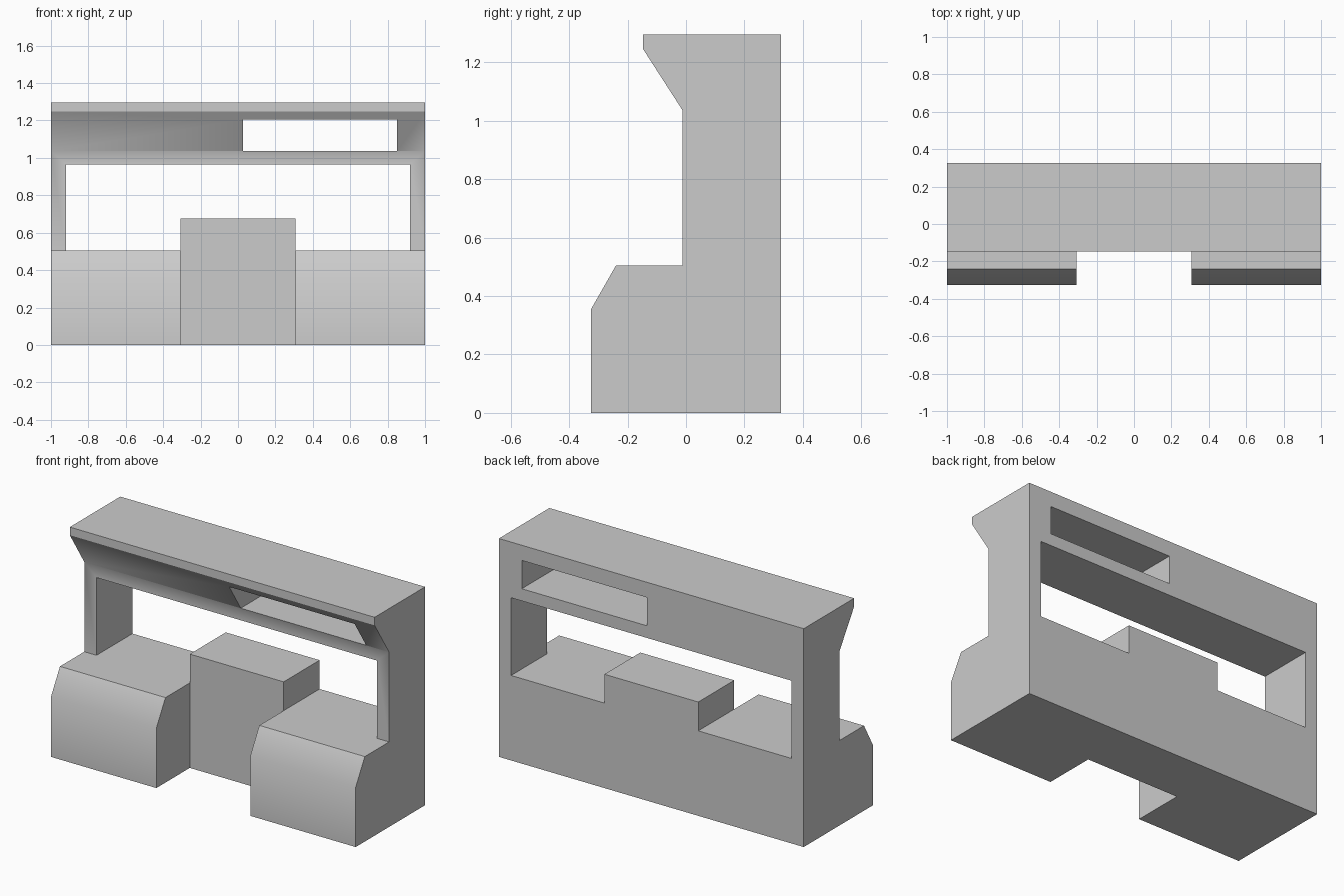
import bpy, bmesh, math
from mathutils import Vector

if "Cube" in bpy.data.objects:
    bpy.data.objects.remove(bpy.data.objects["Cube"])


def prism(name, points, axis, lo, hi):
    """Extrude a 2D outline along x (points are y,z) or y (points are x,z)."""
    bm = bmesh.new()
    if axis == "x":
        verts = [bm.verts.new((lo, a, b)) for a, b in points]
        step = Vector((hi - lo, 0, 0))
    else:
        verts = [bm.verts.new((a, lo, b)) for a, b in points]
        step = Vector((0, hi - lo, 0))
    face = bm.faces.new(verts)
    grown = bmesh.ops.extrude_face_region(bm, geom=[face], use_keep_orig=True)
    moved = [g for g in grown["geom"] if isinstance(g, bmesh.types.BMVert)]
    bmesh.ops.translate(bm, vec=step, verts=moved)
    bmesh.ops.recalc_face_normals(bm, faces=bm.faces[:])
    mesh = bpy.data.meshes.new(name)
    bm.to_mesh(mesh)
    bm.free()
    obj = bpy.data.objects.new(name, mesh)
    bpy.context.collection.objects.link(obj)
    return obj


def rect(x0, x1, z0, z1):
    return [(x0, z0), (x1, z0), (x1, z1), (x0, z1)]


WALL_Y, SHELF_Z, BLOCK_X, BLOCK_Z = -0.012, 0.504, 0.308, 0.675

# Counter body with chamfered base and overhanging header
body = prism("counter_body", [
    (-0.325, 0), (0.325, 0), (0.325, 1.295), (-0.148, 1.295), (-0.148, 1.247),
    (WALL_Y, 1.036), (WALL_Y, SHELF_Z), (-0.24, SHELF_Z), (-0.325, 0.355)],
    "x", -1, 1)

# Main opening, stepped over the raised centre block
opening = prism("opening_cutter", [
    (-0.92, SHELF_Z), (-BLOCK_X, SHELF_Z), (-BLOCK_X, BLOCK_Z),
    (BLOCK_X, BLOCK_Z), (BLOCK_X, SHELF_Z), (0.92, SHELF_Z),
    (0.92, 0.965), (-0.92, 0.965)], "y", -0.5, 0.5)

# Slot through the header, and knee recess in front of the centre block
slot = prism("slot_cutter", rect(0.027, 0.85, 1.037, 1.205), "y", -0.5, 0.5)
recess = prism("recess_cutter", rect(-BLOCK_X, BLOCK_X, -0.2, 0.6),
               "y", -0.5, WALL_Y)

bpy.context.view_layer.objects.active = body
body.select_set(True)
for cutter in (opening, slot, recess):
    cutter.hide_render = True
    mod = body.modifiers.new(cutter.name, "BOOLEAN")
    mod.operation = "DIFFERENCE"
    mod.solver = "EXACT"
    mod.object = cutter
    bpy.ops.object.modifier_apply(modifier=mod.name)
    bpy.data.objects.remove(cutter)

# Soft shading over the shallow bends, crisp lip edge
bpy.ops.object.shade_smooth_by_angle(angle=math.radians(40))
mesh = body.data
for edge in mesh.edges:
    if all(abs(mesh.vertices[i].co.z - 1.247) < 1e-3 for i in edge.vertices):
        edge.use_edge_sharp = True
